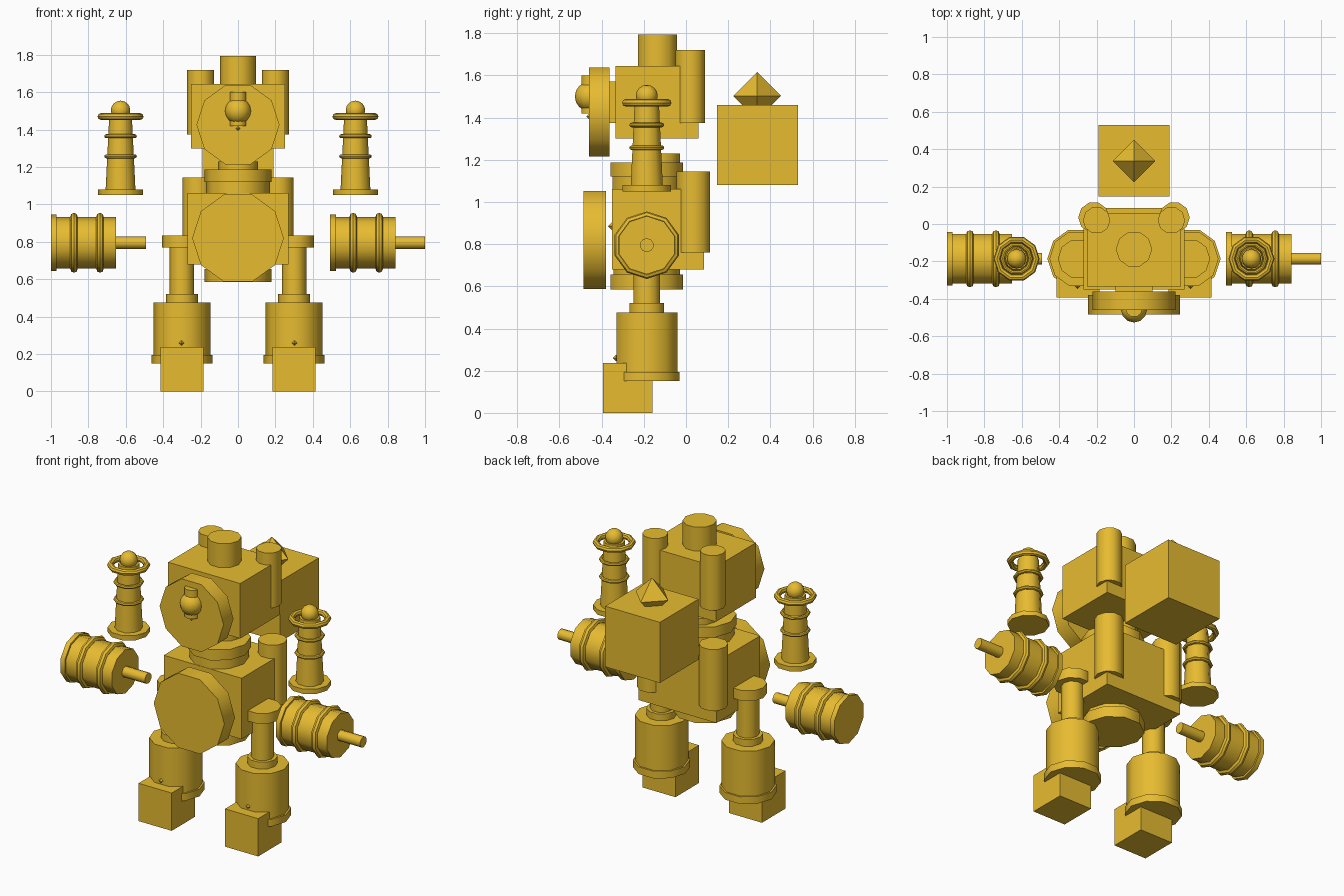
import bpy, bmesh, math

if "Cube" in bpy.data.objects:
    bpy.data.objects.remove(bpy.data.objects["Cube"])

mat = bpy.data.materials.new("orange_paint")
mat.diffuse_color = (0.80, 0.50, 0.03, 1)
mat.use_nodes = True
mat.node_tree.nodes["Principled BSDF"].inputs["Base Color"].default_value = mat.diffuse_color
YC = -0.186  # depth of the body axis


def finish(name, bm):
    bmesh.ops.remove_doubles(bm, verts=bm.verts, dist=1e-5)
    bmesh.ops.recalc_face_normals(bm, faces=bm.faces)
    me = bpy.data.meshes.new(name)
    bm.to_mesh(me)
    bm.free()
    ob = bpy.data.objects.new(name, me)
    bpy.context.collection.objects.link(ob)
    me.materials.append(mat)
    bpy.ops.object.select_all(action='DESELECT')
    ob.select_set(True)
    bpy.context.view_layer.objects.active = ob
    bpy.ops.object.shade_smooth_by_angle(angle=math.radians(40))
    return ob


def box(name, x, y, z):
    bm = bmesh.new()
    bmesh.ops.create_cube(bm, size=1)
    for v in bm.verts:
        v.co = [(a[0] + a[1]) / 2 + c * (a[1] - a[0]) for a, c in zip((x, y, z), v.co)]
    return finish(name, bm)


def lathe(name, profile, at, axis='z', n=10, ring=False):
    """Revolve (radius, height) points about an axis through 'at'."""
    bm = bmesh.new()
    rows = []
    for r, h in profile:
        row = []
        for i in range(n):
            a = 2 * math.pi * i / n
            c, s = r * math.cos(a), r * math.sin(a)
            p = {'z': (c, s, h), 'y': (c, h, s), 'x': (h, s, c)}[axis]
            row.append(bm.verts.new([p[k] + at[k] for k in range(3)]))
        rows.append(row)
    pairs = list(zip(rows, rows[1:])) + ([(rows[-1], rows[0])] if ring else [])
    for a, b in pairs:
        for i in range(n):
            j = (i + 1) % n
            bm.faces.new((a[i], a[j], b[j], b[i]))
    if not ring:
        for row, p in ((rows[0], profile[0]), (rows[-1], profile[-1])):
            if p[0] > 1e-4:
                bm.faces.new(row)
    return finish(name, bm)


def cyl(name, r, lo, hi, at, axis='z'):
    return lathe(name, [(r, lo), (r, hi)], at, axis)


def torus(name, R, r, at, axis='z'):
    pts = [(R + r * math.cos(k * math.pi / 4), r * math.sin(k * math.pi / 4)) for k in range(8)]
    return lathe(name, pts, at, axis, ring=True)


def ball(name, r, at, n=12):
    pts = [(r * math.sin(math.pi * k / 8), -r * math.cos(math.pi * k / 8)) for k in range(9)]
    return lathe(name, pts, at, n=n)


def diamond(name, r, at):
    return lathe(name, [(0, -r), (r, 0), (0, r)], at, n=4)


# Head
box("head", (-.25, .25), (-.335, .06), (1.30, 1.645))
cyl("head_chimney", .097, 1.60, 1.795, (0, -.135, 0))
box("face_mount", (-.1, .1), (-.37, -.33), (1.375, 1.57))
cyl("face_disc", .222, -.46, -.362, (0, 0, 1.426), 'y')
cyl("face_lamp_stem", .045, 1.42, 1.60, (0, -.453, 0))
ball("face_lamp_bulb", .07, (0, -.457, 1.50))
diamond("face_stud", .012, (0, -.46, 1.405))

# Neck, torso and hips
cyl("neck", .107, 1.17, 1.23, (0, -.13, 0))
cyl("neck_collar", .18, 1.12, 1.187, (0, YC, 0))
cyl("neck_base", .17, 1.05, 1.12, (0, YC, 0))
box("torso", (-.27, .27), (-.35, .085), (.68, 1.062))
diamond("chest_stud", .02, (0, -.35, .885))
cyl("chest_disc", .245, -.485, -.38, (0, 0, .82), 'y')
cyl("hip_neck", .165, .65, .69, (0, YC, 0))
cyl("hip_ring", .18, .585, .655, (0, YC, 0))

# Floating back block
box("back_block", (-.19, .19), (.147, .53), (1.08, 1.46))
diamond("back_block_gem", .113, (0, .337, 1.503))

for s, side in ((-1, "left"), (1, "right")):
    # Exhaust pipes on head and torso
    cyl(side + "_head_pipe", .073, 1.375, 1.72, (s * .2, .02, 0))
    cyl(side + "_torso_pipe", .083, .76, 1.145, (s * .215, .035, 0))

    # Leg
    c = (s * .3, YC, 0)
    cyl(side + "_hip_cap", .107, .77, .835, c)
    cyl(side + "_leg_shaft", .065, .50, .78, c)
    cyl(side + "_knee_collar", .086, .47, .52, c)
    cyl(side + "_shin", .152, .18, .477, c)
    cyl(side + "_ankle_ring", .163, .15, .195, c)
    box(side + "_foot", (c[0] - .115, c[0] + .115), (-.393, -.16), (0, .237))
    diamond(side + "_foot_stud", .015, (s * .302, -.332, .26))

    # Floating shoulder tower
    c = (s * .628, YC, 0)
    cyl(side + "_tower_base", .12, 1.05, 1.08, c)
    lathe(side + "_tower", [(.08, 1.075), (.06, 1.48)], c)
    for z in (1.257, 1.365):
        torus(side + "_tower_band", .076, .011, (c[0], YC, z))
    torus(side + "_tower_rim", .105, .018, (c[0], YC, 1.47))
    ball(side + "_tower_ball", .052, (c[0], YC, 1.503))

    # Floating arm barrel, both pointing the same way
    c = (-1 if s < 0 else .493, YC, .795)
    cyl(side + "_barrel_cap", .15, 0, .03, c, 'x')
    cyl(side + "_barrel", .138, .03, .348, c, 'x')
    for d in (.123, .262):
        torus(side + "_barrel_band", .14, .02, (c[0] + d, YC, c[2]), 'x')
    cyl(side + "_barrel_rod", .033, .34, .507, c, 'x')
